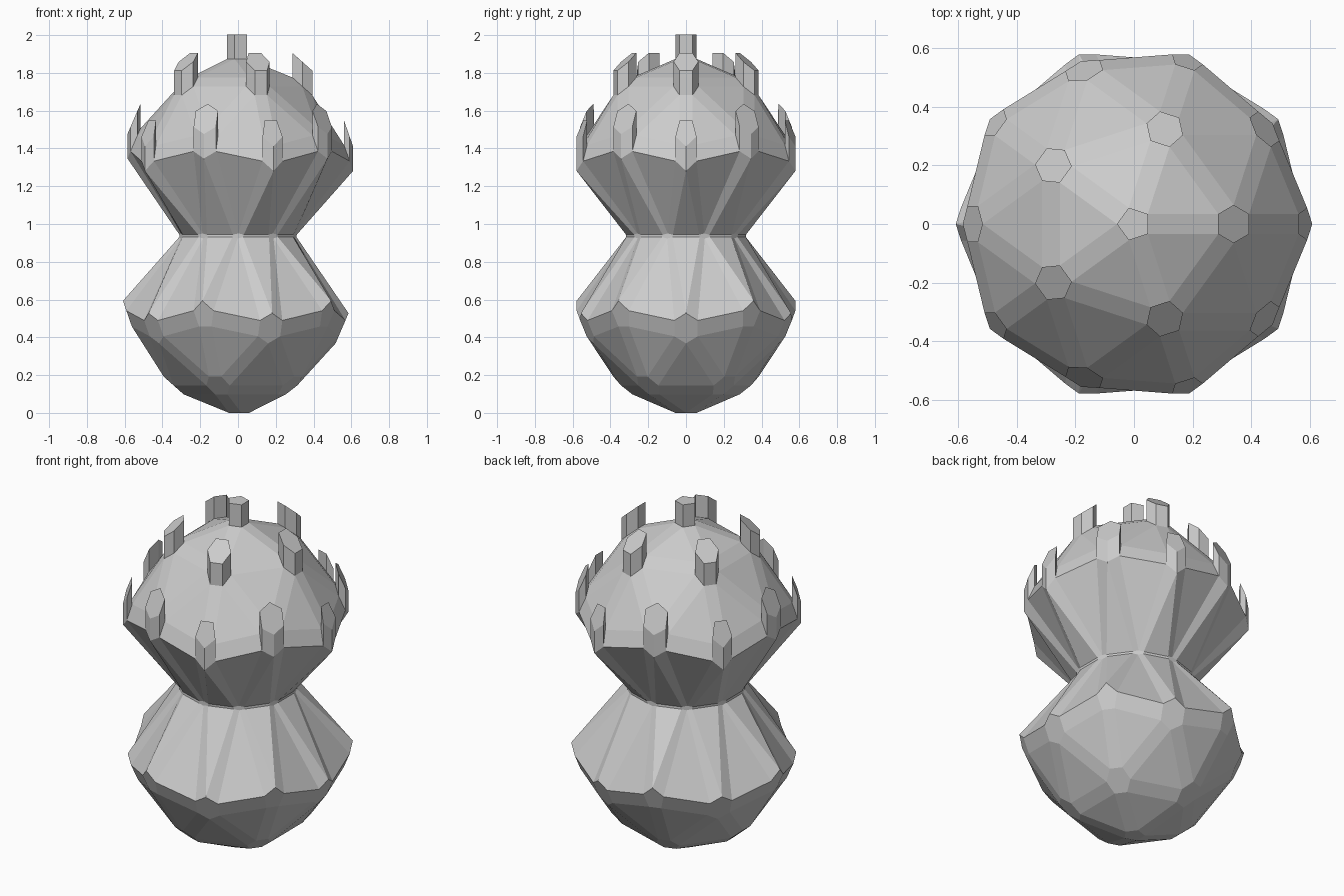
import bpy, bmesh
from mathutils import Vector

if "Cube" in bpy.data.objects:
    bpy.data.objects.remove(bpy.data.objects["Cube"])

MID, HALF_W, WAIST, RISE = 0.937, 0.635, 0.49, 0.13

# Faceted ball: icosphere with every edge bevelled
bm = bmesh.new()
bmesh.ops.create_icosphere(bm, subdivisions=2, radius=1.0)
bmesh.ops.bevel(bm, geom=bm.edges[:], offset=0.052, offset_type='OFFSET',
                segments=1, profile=0.5, affect='EDGES', clamp_overlap=True)

# Vertex facets (pentagons and hexagons) grouped by height
facets = [f for f in bm.faces if len(f.verts) > 4]
waist = [f for f in facets if abs(f.calc_center_median().z) < 0.15]
crown = [f for f in facets if f.calc_center_median().z > 0.15]

# Stretch into a tall body
sx = HALF_W / max(abs(v.co.x) for v in bm.verts)
sz = MID / max(v.co.z for v in bm.verts)
bmesh.ops.scale(bm, vec=(sx, sx, sz), verts=bm.verts[:])

# Pinch the equator into a narrow waist
bmesh.ops.scale(bm, vec=(WAIST, WAIST, 0.13),
                verts=list({v for f in waist for v in f.verts}))

# Raise the upper facets straight up as studs
studs = bmesh.ops.extrude_discrete_faces(bm, faces=crown)["faces"]
bmesh.ops.translate(bm, vec=Vector((0, 0, RISE)),
                    verts=list({v for f in studs for v in f.verts}))

# Stand on the ground
low = min(v.co.z for v in bm.verts)
bmesh.ops.translate(bm, vec=Vector((0, 0, -low)), verts=bm.verts[:])
bmesh.ops.recalc_face_normals(bm, faces=bm.faces[:])

mesh = bpy.data.meshes.new("studded_hourglass")
bm.to_mesh(mesh)
bm.free()
obj = bpy.data.objects.new("studded_hourglass", mesh)
bpy.context.collection.objects.link(obj)
